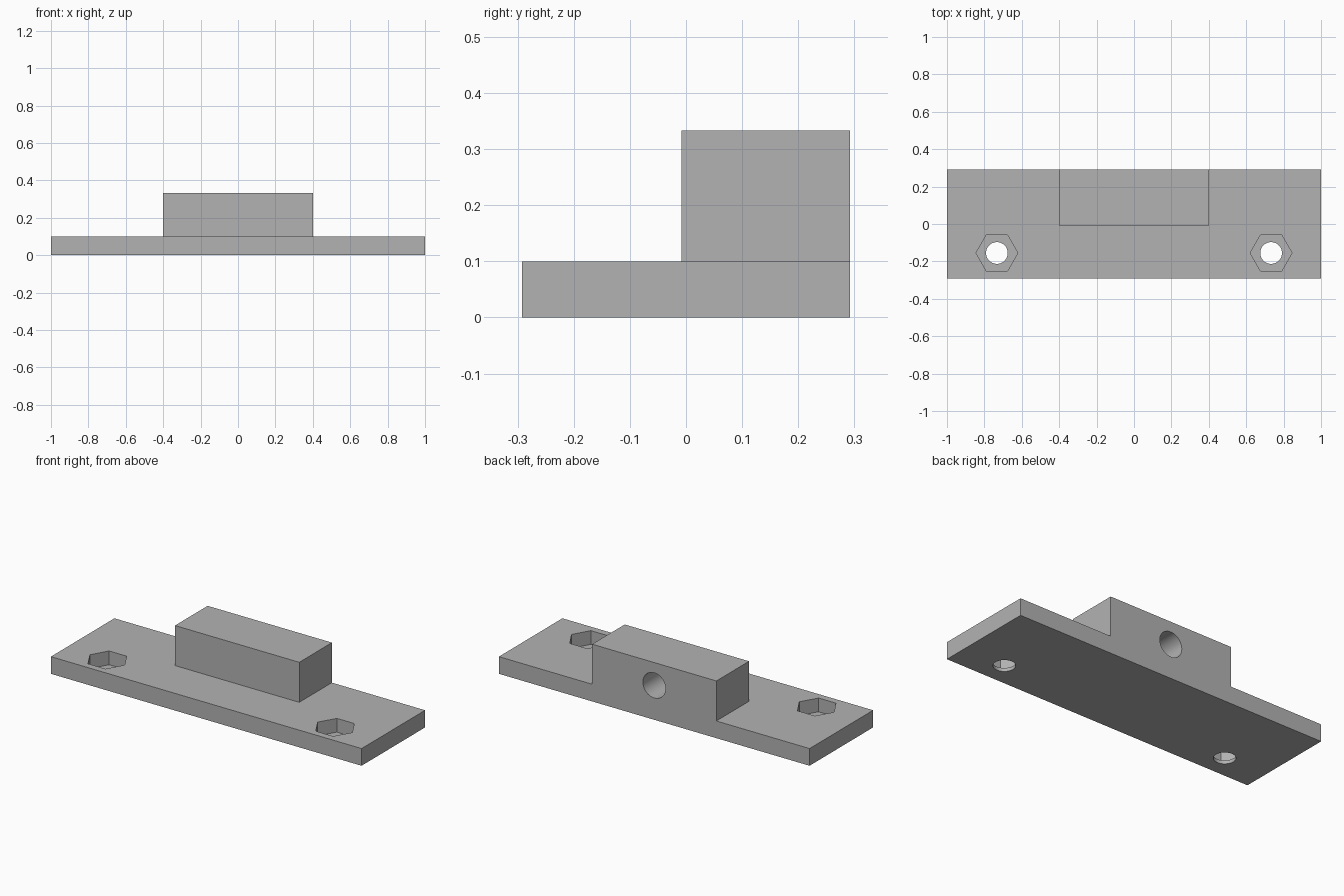
import bpy
import math

cube = bpy.data.objects.get("Cube")
if cube:
    bpy.data.objects.remove(cube, do_unlink=True)

# Single grey material
grey = bpy.data.materials.new("plain_grey")
grey.use_nodes = True
COLOUR = (0.45, 0.45, 0.45, 1)
grey.diffuse_color = COLOUR
grey.node_tree.nodes["Principled BSDF"].inputs["Base Color"].default_value = COLOUR


def box(name, low, high):
    centre = [(a + b) / 2 for a, b in zip(low, high)]
    bpy.ops.mesh.primitive_cube_add(size=1, location=centre)
    ob = bpy.context.object
    ob.name = name
    ob.scale = [b - a for a, b in zip(low, high)]
    bpy.ops.object.transform_apply(location=True, rotation=True, scale=True)
    ob.data.materials.append(grey)
    return ob


def prism(name, sides, radius, depth, centre, rotation):
    bpy.ops.mesh.primitive_cylinder_add(vertices=sides, radius=radius, depth=depth,
                                        location=centre, rotation=rotation)
    ob = bpy.context.object
    ob.name = name
    ob.hide_render = True
    ob.data.materials.append(grey)
    return ob


def combine(target, tool, operation):
    mod = target.modifiers.new(operation.lower(), "BOOLEAN")
    mod.operation = operation
    mod.solver = "EXACT"
    mod.object = tool
    bpy.context.view_layer.objects.active = target
    bpy.ops.object.modifier_apply(modifier=mod.name)
    bpy.data.objects.remove(tool, do_unlink=True)


BACK = 0.292
PLATE_TOP = 0.1

# Base plate with the raised block flush to its back edge
bracket = box("mounting_bracket", (-1, -BACK, 0), (1, BACK, PLATE_TOP))
block = box("raised_block", (-0.4, -0.008, 0.05), (0.4, BACK, 0.333))
combine(bracket, block, "UNION")

# Bolt holes with hexagonal nut pockets
POCKET_FLOOR = 0.02
for x in (-0.733, 0.733):
    hole = prism("bolt_hole", 48, 0.058, 0.4, (x, -0.155, 0.05), (0, 0, 0))
    combine(bracket, hole, "DIFFERENCE")
    pocket = prism("nut_pocket", 6, 0.112, 0.2, (x, -0.155, POCKET_FLOOR + 0.1),
                   (0, 0, math.radians(30)))
    combine(bracket, pocket, "DIFFERENCE")

# Blind round hole in the back of the block
socket = prism("back_socket", 48, 0.073, 0.5, (0, BACK, 0.2), (math.radians(90), 0, 0))
combine(bracket, socket, "DIFFERENCE")

# Smooth bores with crisp edges
bpy.ops.object.select_all(action="DESELECT")
bracket.select_set(True)
bpy.context.view_layer.objects.active = bracket
bpy.ops.object.shade_smooth_by_angle(angle=math.radians(30))
